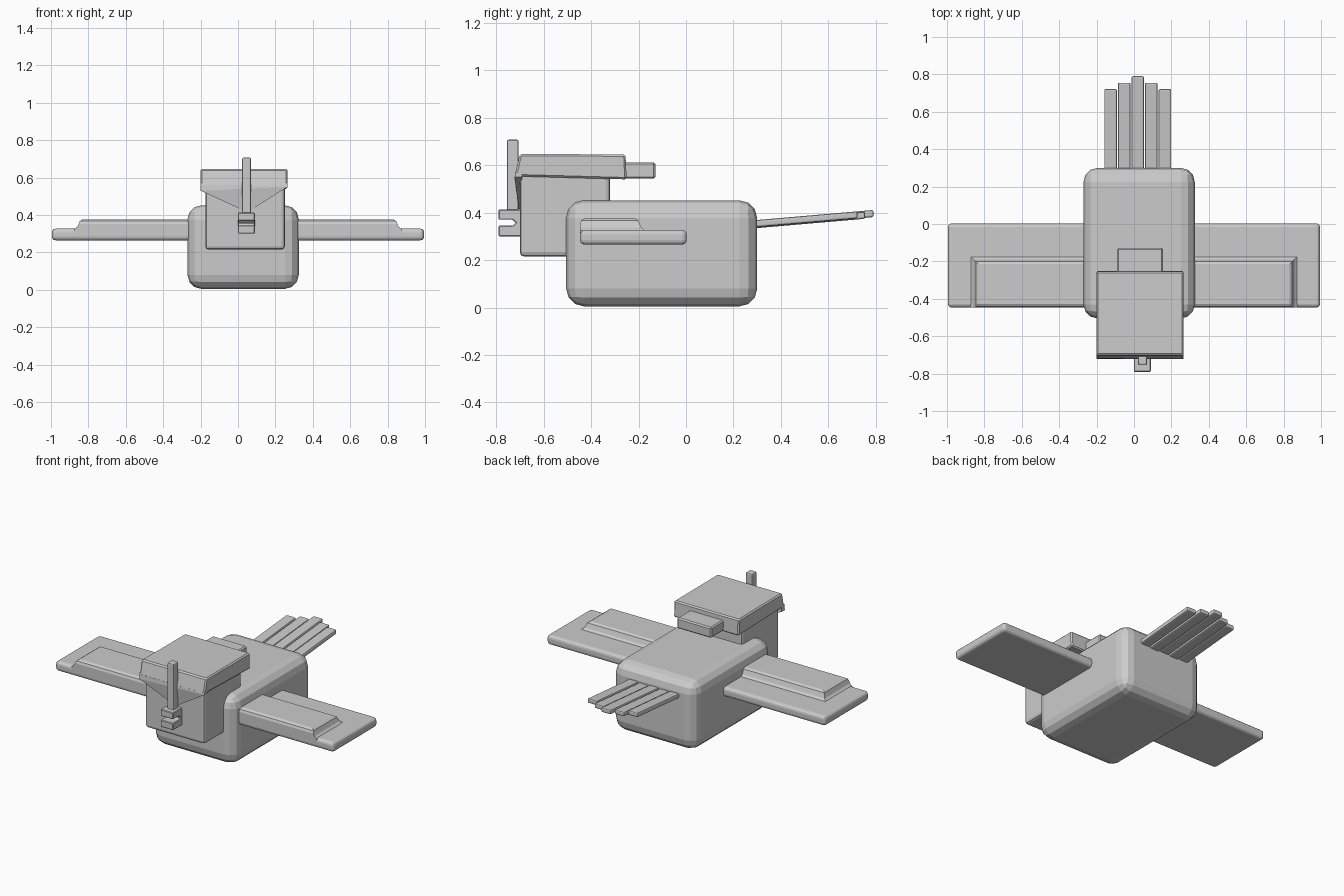
import bpy, bmesh
from mathutils import Vector

cube = bpy.data.objects.get("Cube")
if cube:
    bpy.data.objects.remove(cube, do_unlink=True)

GREY = bpy.data.materials.new("plain_grey")
GREY.use_nodes = True
GREY.diffuse_color = (0.6, 0.6, 0.6, 1)
GREY.node_tree.nodes["Principled BSDF"].inputs["Base Color"].default_value = (0.6, 0.6, 0.6, 1)

CX = 0.027  # centre line of the body


def finish(name, bm, bevel=0, segments=2):
    bmesh.ops.recalc_face_normals(bm, faces=bm.faces)
    mesh = bpy.data.meshes.new(name)
    bm.to_mesh(mesh)
    bm.free()
    mesh.materials.append(GREY)
    obj = bpy.data.objects.new(name, mesh)
    bpy.context.collection.objects.link(obj)
    if bevel:
        mod = obj.modifiers.new("rounded_edges", "BEVEL")
        mod.width = bevel
        mod.segments = segments
        mod.limit_method = "ANGLE"
    return obj


def box(name, x, y, z, bevel=0, segments=2, lift=0):
    """Box from ranges; lift raises its back end to slope it."""
    bm = bmesh.new()
    bmesh.ops.create_cube(bm, size=1)
    for v in bm.verts:
        back = v.co.y > 0
        v.co = Vector([r[0] + (c + 0.5) * (r[1] - r[0]) for r, c in zip((x, y, z), v.co)])
        v.co.z += lift * back
    return finish(name, bm, bevel, segments)


def prism(name, profile, axis, start, end, bevel=0, segments=2):
    """Extrude a closed profile along x (axis 0) or y (axis 1)."""
    bm = bmesh.new()
    verts = [bm.verts.new((start, a, b) if axis == 0 else (a, start, b)) for a, b in profile]
    face = bm.faces.new(verts)
    new = bmesh.ops.extrude_face_region(bm, geom=[face])["geom"]
    for v in new:
        if isinstance(v, bmesh.types.BMVert):
            v.co[axis] = end
    return finish(name, bm, bevel, segments)


# Body and head
box("body", (-0.27, 0.325), (-0.505, 0.3), (0.005, 0.452), 0.075, 3)
box("head", (-0.175, 0.25), (-0.70, -0.32), (0.215, 0.60), 0.018)

# Cap with a leaning front, a front flap and a back brim
prism("cap", [(-0.70, 0.647), (-0.255, 0.645), (-0.25, 0.54), (-0.722, 0.553)],
      0, -0.2, 0.265, 0.008, 1)
bm = bmesh.new()
flap = [(-0.2, -0.722, 0.53), (0.265, -0.722, 0.55), (0.05, -0.705, 0.415),
        (-0.2, -0.69, 0.53), (0.265, -0.69, 0.55), (0.05, -0.69, 0.415),
        (-0.2, -0.718, 0.57), (0.265, -0.718, 0.57), (-0.2, -0.69, 0.57), (0.265, -0.69, 0.57)]
for p in flap:
    bm.verts.new(p)
bmesh.ops.convex_hull(bm, input=bm.verts)
finish("cap_front_flap", bm)
box("cap_brim", (-0.09, 0.155), (-0.30, -0.128), (0.543, 0.612), 0.008, 1)
box("cap_feather", (0.022, 0.07), (-0.755, -0.705), (0.40, 0.707), 0.008)

# Beak with an open slot between its two halves
prism("beak", [(-0.69, 0.30), (-0.79, 0.30), (-0.79, 0.345), (-0.73, 0.345),
               (-0.718, 0.357), (-0.73, 0.37), (-0.79, 0.37), (-0.79, 0.413), (-0.69, 0.413)],
      0, 0.0, 0.09, 0.004, 1)

# Wings: a thin plate with a raised front half
for side, label in ((1, "left"), (-1, "right")):
    tip = 0.995 * side
    box(label + "_wing", sorted((CX, tip)), (-0.447, 0.003), (0.265, 0.327), 0.02, 3)
    bm = bmesh.new()
    for z, grow in ((0.29, 0.03), (0.325, 0.022), (0.338, 0.006), (0.352, 0), (0.367, -0.006), (0.376, -0.02)):
        back, end = -0.195 + grow, side * (0.852 + grow)
        front = -0.447 + max(0, -grow)
        ring = [bm.verts.new(p) for p in ((CX, front, z), (end, front, z), (end, back, z), (CX, back, z))]
        if z > 0.29:
            for i in range(4):
                bm.faces.new((last[i], last[i - 1], ring[i - 1], ring[i]))
        else:
            bm.faces.new(ring)
        last = ring
    bm.faces.new(last)
    finish(label + "_wing_ridge", bm)

# Tail of five sloping feathers
for i in range(5):
    x = CX - 0.007 + (i - 2) * 0.0725
    end = (0.722, 0.755, 0.79)[2 - abs(i - 2)]
    rise = 0.086 * (end - 0.22)
    low = 0.328 + (0.004 if i % 2 == 0 else 0)
    box("tail_feather_%d" % (i + 1), (x - 0.034, x + 0.034), (0.22, end), (low, low + 0.03), 0.008, 2, rise)
